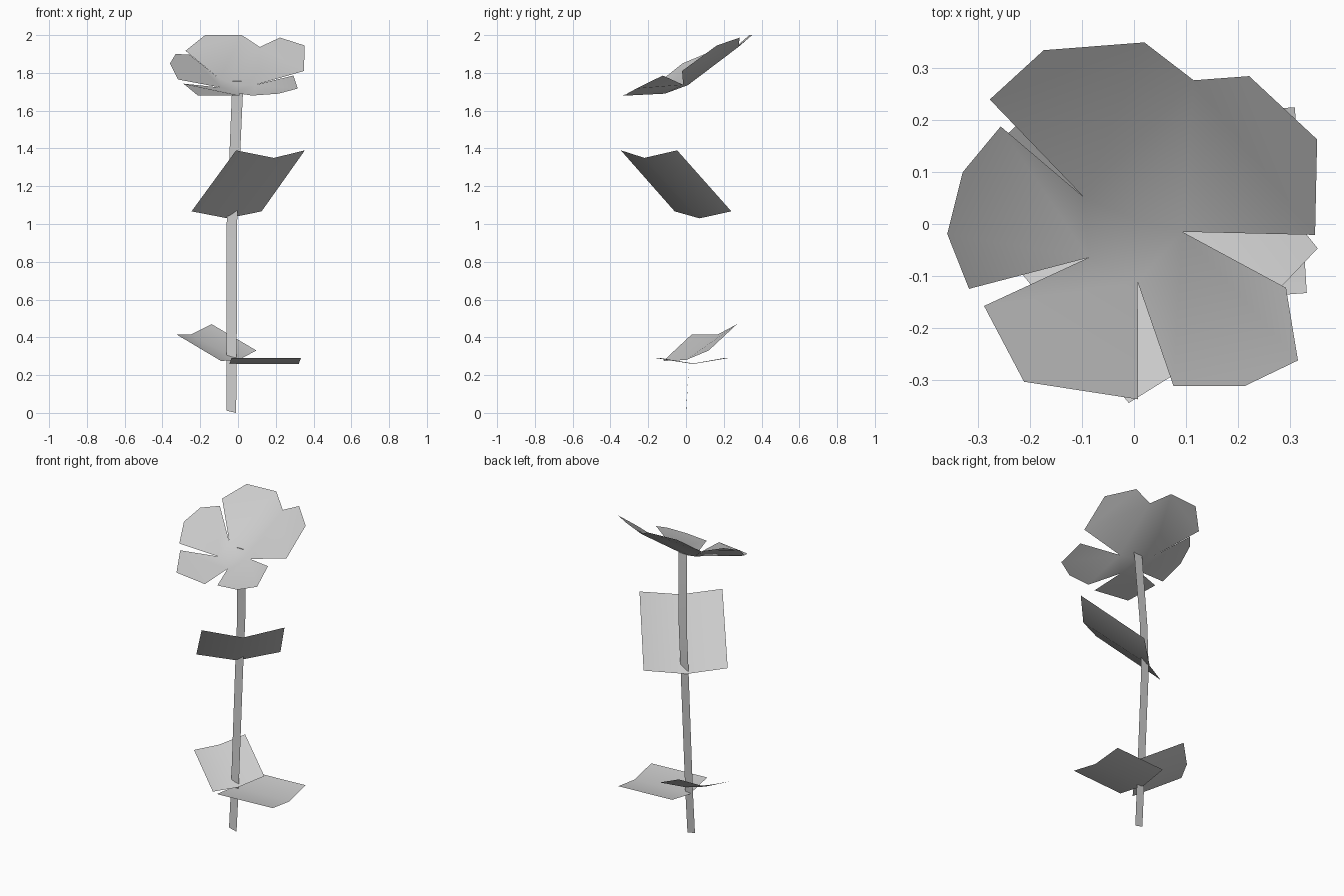
import bpy


def add_mesh(name, verts, faces, smooth=False):
    mesh = bpy.data.meshes.new(name)
    mesh.from_pydata(verts, [], faces)
    mesh.update()
    obj = bpy.data.objects.new(name, mesh)
    bpy.context.collection.objects.link(obj)
    for p in mesh.polygons:
        p.use_smooth = smooth
    return obj


def strip(name, row_a, row_b):
    """Sheet of quads between two matching rows of points."""
    n = len(row_a)
    faces = [(i, i + 1, n + i + 1, n + i) for i in range(n - 1)]
    return add_mesh(name, row_a + row_b, faces, smooth=True)


# Stem: thin bent ribbon, given as (left x, right x, y, z)
path = [(-0.062, -0.01, 0.0, 0.0), (-0.06, -0.007, 0.018, 0.28),
        (-0.06, -0.005, 0.058, 1.0), (-0.048, 0.008, 0.06, 1.3),
        (-0.03, 0.029, 0.035, 1.757)]
left = [(l, y, z + (0.012 if z == 0 else 0)) for l, r, y, z in path]
right = [(r, y, z) for l, r, y, z in path]
strip("stem", left, right)

# Leaves: creased sheets, outer edge then inner edge
strip("upper_leaf",
      [(-0.01, -0.345, 1.39), (0.19, -0.22, 1.35), (0.354, -0.047, 1.39)],
      [(-0.246, -0.06, 1.067), (-0.055, 0.072, 1.03), (0.125, 0.24, 1.067)])
strip("lower_right_leaf",
      [(0.333, -0.133, 0.29), (0.322, 0.045, 0.26), (0.31, 0.225, 0.29)],
      [(-0.035, -0.16, 0.29), (-0.045, 0.03, 0.26), (-0.045, 0.2, 0.29)])
strip("lower_left_leaf",
      [(-0.14, 0.27, 0.47), (-0.25, 0.168, 0.415), (-0.325, 0.03, 0.415)],
      [(0.098, 0.12, 0.33), (0.0, 0.0, 0.28), (-0.09, -0.12, 0.275)])

# Flower: petals joined around a centre, split by notches
center = (0.0, 0.01, 1.735)
v, q, m, h, d = ((-0.097, 0.052, 1.768), (-0.088, -0.065, 1.722),
                 (0.007, -0.112, 1.69), (0.093, -0.015, 1.737),
                 (0.115, 0.277, 1.937))
petals = [
    (d, [(0.02, 0.35, 2.0), (-0.174, 0.335, 2.0), (-0.278, 0.24, 1.917)], v),
    (v, [(-0.257, 0.188, 1.897), (-0.33, 0.1, 1.9), (-0.36, -0.019, 1.85),
         (-0.318, -0.125, 1.765)], q),
    (q, [(-0.289, -0.158, 1.743), (-0.212, -0.304, 1.68),
         (0.008, -0.338, 1.68)], m),
    (m, [(0.076, -0.312, 1.68), (0.214, -0.312, 1.69), (0.316, -0.263, 1.717),
         (0.293, -0.123, 1.786)], h),
    (h, [(0.349, -0.021, 1.81), (0.353, 0.163, 1.945),
         (0.222, 0.285, 1.987)], d),
]
verts, faces = [center], []


def index(p):
    if p not in verts:
        verts.append(p)
    return verts.index(p)


for start, rim, end in petals:
    ring = [index(p) for p in [start] + rim + [end]]
    faces.append((0, ring[0], ring[-1]))
    faces.append(tuple(ring))
add_mesh("flower_petals", verts, faces, smooth=True)
